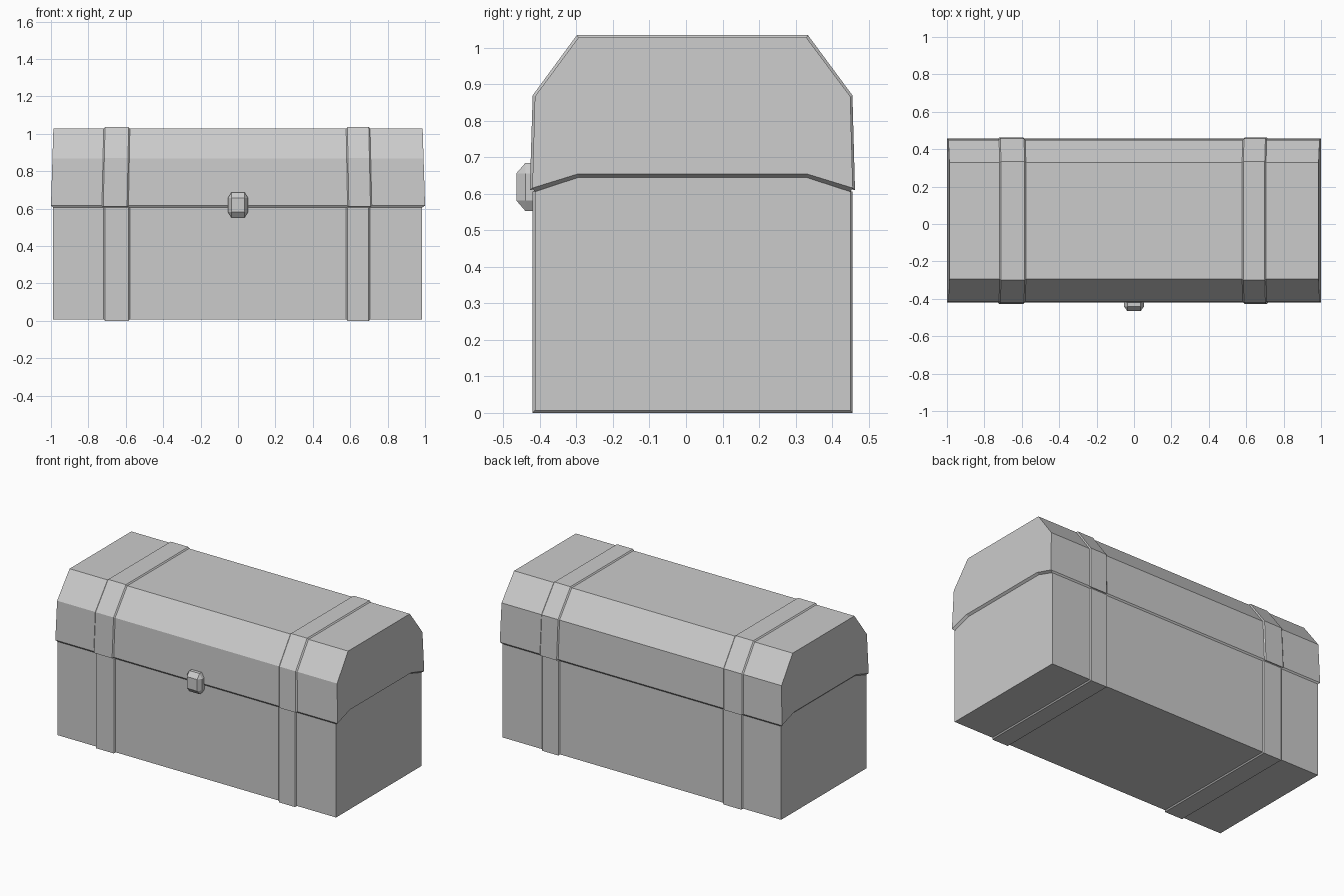
import bpy
import bmesh

if "Cube" in bpy.data.objects:
    bpy.data.objects.remove(bpy.data.objects["Cube"])


def make_object(name, bm):
    bmesh.ops.recalc_face_normals(bm, faces=bm.faces)
    mesh = bpy.data.meshes.new(name)
    bm.to_mesh(mesh)
    bm.free()
    obj = bpy.data.objects.new(name, mesh)
    bpy.context.collection.objects.link(obj)
    return obj


def loft(name, rings, caps=True):
    """Skin a row of equal-length point rings."""
    bm = bmesh.new()
    vs = [[bm.verts.new(p) for p in ring] for ring in rings]
    n = len(vs[0])
    for a, b in zip(vs, vs[1:]):
        for i in range(n):
            j = (i + 1) % n
            bm.faces.new((a[i], a[j], b[j], b[i]))
    if caps:
        bm.faces.new(vs[0])
        bm.faces.new(vs[-1])
    return make_object(name, bm)


def taper(x, z):
    """The lid flares slightly in length towards its lower edge."""
    return x * (1 + 0.0132 * (1.03 - z) / 0.415)


def section(profile, x, flare=False):
    return [(taper(x, z) if flare else x, y, z) for y, z in profile]


# Cross-sections (y, z) of box and lid, and of the raised straps around them
body = [(-.414, .007), (.45, .007), (.45, .606), (.33, .645), (-.295, .645), (-.414, .606)]
body_strap = [(-.421, 0), (.456, 0), (.456, .606), (.334, .645), (-.299, .645), (-.421, .606)]
lid = [(-.421, .616), (-.414, .867), (-.295, 1.028), (.33, 1.028), (.45, .867),
       (.457, .616), (.33, .655), (-.295, .655)]
lid_strap = [(-.428, .61), (-.42, .87), (-.299, 1.035), (.334, 1.035), (.456, .87),
             (.463, .61), (.334, .652), (-.299, .652)]

# Box and lid
X0, X1 = -.989, .985
loft("chest_body", [section(body, X0), section(body, X1)])
loft("lid", [section(lid, -.987, True), section(lid, .987, True)])

# Sloping rim under the lid edge
low = [lid[0], lid[7], lid[6], lid[5]]
seam = [body[5], body[4], body[3], body[2]]
rim_outer = section(low, -.987, True) + section(low[::-1], .987, True)
rim_inner = section(seam, X0) + section(seam[::-1], X1)
loft("lid_rim", [rim_inner, rim_outer], caps=False)

# Straps with chamfered edges
C = .007
for side, a, b in (("left", -.718, -.578), ("right", .578, .706)):
    for part, inner, outer, flare in (("body", body, body_strap, False),
                                      ("lid", lid, lid_strap, True)):
        loft(f"{part}_strap_{side}",
             [section(inner, a, flare), section(outer, a + C, flare),
              section(outer, b - C, flare), section(inner, b, flare)])

# Latch: octagonal block with a bevelled front
bm = bmesh.new()
zc = .619
for sx in (-1, 1):
    for sz in (-1, 1):
        bm.verts.new((sx * .036, -.465, zc + sz * .037))
        for y in (-.44, -.405):
            bm.verts.new((sx * .036, y, zc + sz * .066))
            bm.verts.new((sx * .054, y, zc + sz * .037))
bmesh.ops.convex_hull(bm, input=bm.verts)
bmesh.ops.dissolve_limit(bm, angle_limit=.02, verts=bm.verts, edges=bm.edges)
make_object("latch", bm)
